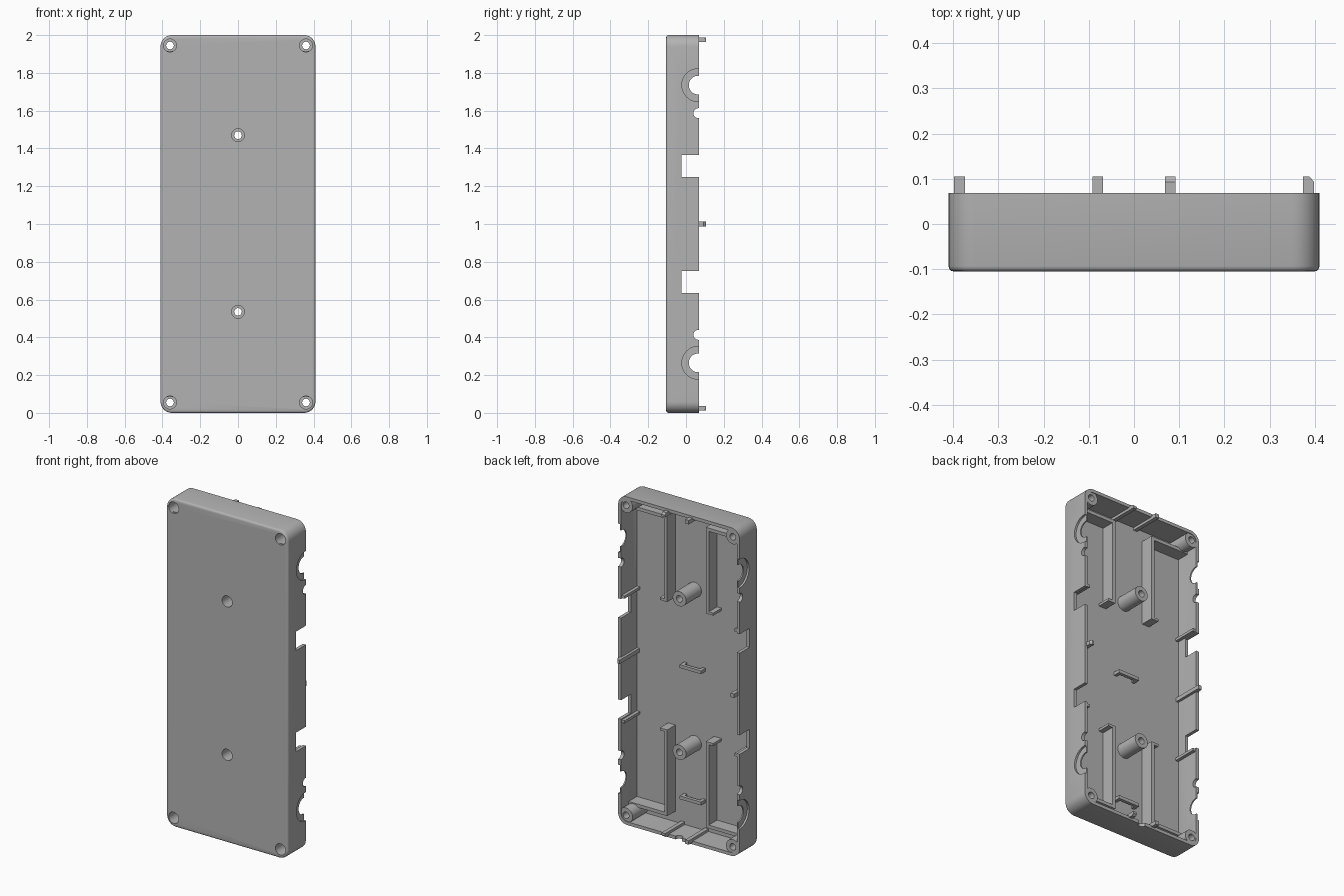
import bpy, bmesh, math
from mathutils import Vector

if "Cube" in bpy.data.objects:
    bpy.data.objects.remove(bpy.data.objects["Cube"], do_unlink=True)

grey = bpy.data.materials.new("plain grey")
grey.use_nodes = True
grey.diffuse_color = (0.45, 0.45, 0.45, 1)
grey.node_tree.nodes["Principled BSDF"].inputs["Base Color"].default_value = (0.45, 0.45, 0.45, 1)

# Main sizes
HALF_W, HEIGHT, WALL = 0.41, 2.0, 0.02
FRONT, RIM, TIP = -0.105, 0.068, 0.105
FLOOR = FRONT + WALL
SUNK = FLOOR - 0.01          # inner parts are rooted slightly inside the floor
MID = HEIGHT / 2

PLACE = {"x": lambda a, b, t: (t, a, b),
         "y": lambda a, b, t: (a, t, b),
         "z": lambda a, b, t: (a, b, t)}


def extrude(name, profile, axis, t0, t1, bevel=0):
    """Extrude a closed 2D profile along an axis, optionally rounding the first end."""
    bm = bmesh.new()
    ends = [[bm.verts.new(PLACE[axis](a, b, t)) for a, b in profile] for t in (t0, t1)]
    cap = bm.faces.new(ends[0])
    bm.faces.new(ends[1][::-1])
    n = len(profile)
    for i in range(n):
        j = (i + 1) % n
        bm.faces.new((ends[0][i], ends[1][i], ends[1][j], ends[0][j]))
    bmesh.ops.recalc_face_normals(bm, faces=bm.faces)
    if bevel:
        bmesh.ops.bevel(bm, geom=list(cap.edges), offset=bevel, segments=3,
                        profile=0.5, affect="EDGES")
    mesh = bpy.data.meshes.new(name)
    bm.to_mesh(mesh)
    bm.free()
    mesh.materials.append(grey)
    obj = bpy.data.objects.new(name, mesh)
    bpy.context.collection.objects.link(obj)
    return obj


def rect(a0, a1, b0, b1):
    return [(a0, b0), (a1, b0), (a1, b1), (a0, b1)]


def box(name, x0, x1, y0, y1, z0, z1):
    return extrude(name, rect(x0, x1, z0, z1), "y", y0, y1)


def circle(a, b, r, n=40):
    return [(a + r * math.cos(2 * math.pi * i / n), b + r * math.sin(2 * math.pi * i / n))
            for i in range(n)]


def rounded(hw, z0, z1, r, n=8):
    pts = []
    corners = [(hw - r, z1 - r), (r - hw, z1 - r), (r - hw, z0 + r), (hw - r, z0 + r)]
    for k, (cx, cz) in enumerate(corners):
        for i in range(n + 1):
            a = math.pi / 2 * (k + i / n)
            pts.append((cx + r * math.cos(a), cz + r * math.sin(a)))
    return pts


def cut(obj, cutters):
    """Subtract the cutters from the object, then remove them."""
    for c in cutters:
        c.hide_render = True
        mod = obj.modifiers.new("cut", "BOOLEAN")
        mod.operation, mod.solver, mod.object = "DIFFERENCE", "EXACT", c
    bpy.context.view_layer.update()
    graph = bpy.context.evaluated_depsgraph_get()
    mesh = bpy.data.meshes.new_from_object(obj.evaluated_get(graph))
    obj.modifiers.clear()
    obj.data = mesh
    for c in cutters:
        bpy.data.objects.remove(c, do_unlink=True)


def screw_cutters(x, z):
    return [extrude("screw_hole", circle(x, z, 0.02), "y", FRONT - 0.1, TIP + 0.1),
            extrude("screw_recess", circle(x, z, 0.034), "y", FRONT - 0.1, -0.01)]


parts = []
screws = [("corner_boss", x, MID + s * 0.945) for x in (-0.36, 0.36) for s in (-1, 1)]
screws += [("centre_boss", 0, 0.535), ("centre_boss", 0, 1.47)]

# Case shell with rounded corners and a softened front edge
shell = extrude("case_shell", rounded(HALF_W, 0, HEIGHT, 0.06), "y", FRONT, RIM, bevel=0.012)
cutters = [extrude("cavity", rounded(HALF_W - WALL, WALL, HEIGHT - WALL, 0.04), "y", FLOOR, RIM + 0.1)]
for s in (-1, 1):
    # Cable openings through both side walls
    cutters.append(extrude("large_port", circle(RIM - 0.003, MID + s * 0.735, 0.05), "x", -1, 1))
    cutters.append(extrude("small_port", circle(RIM - 0.003, MID + s * 0.587, 0.026), "x", -1, 1))
    mid_slot = MID + s * 0.308
    cutters.append(box("slot", -1, 1, -0.025, 1, mid_slot - 0.058, mid_slot + 0.058))
    # Shallow plug recesses outside the large ports
    for side in (-1, 1):
        cutters.append(extrude("plug_recess", circle(RIM - 0.003, MID + s * 0.735, 0.087), "x",
                               side * (HALF_W - 0.012), side * 0.6))
cutters.append(extrude("bottom_notch", circle(0, RIM, 0.022), "z", -0.1, 0.05))
for _, x, z in screws:
    cutters += screw_cutters(x, z)
cut(shell, cutters)
parts.append(shell)

# Hollow screw bosses
for name, x, z in screws:
    boss = extrude(name, circle(x, z, 0.045), "y", SUNK, RIM - 0.004)
    cut(boss, screw_cutters(x, z))
    parts.append(boss)

# Alignment ribs that stand above the rim, some with a chamfered tip
plain = [(0.012, SUNK), (0.036, SUNK), (0.036, TIP), (0.012, TIP)]
chamfered = plain[:3] + [(0.022, TIP), (0.012, TIP - 0.012)]
for s in (-1, 1):
    tip = chamfered if s > 0 else plain
    side = [(s * (HALF_W - d), y) for d, y in tip]
    parts.append(extrude("side_rib", side, "z", MID - 0.012, MID + 0.012))
    for x in (-0.08, 0.08):
        end = [(y, MID + s * (MID - d)) for d, y in (chamfered if x > 0 else plain)]
        end = [(a, b) for a, b in end]
        parts.append(extrude("end_rib", end, "x", x - 0.012, x + 0.012))

# Mirrored inner walls: long rail, cross wall, foot, and slot rib
for s in (-1, 1):
    for side in (-1, 1):
        def mirrored(name, x0, x1, y1, z0, z1):
            xs = sorted((side * x0, side * x1))
            zs = sorted((MID + s * z0, MID + s * z1))
            parts.append(box(name, *xs, SUNK, y1, *zs))
        mirrored("rail", 0.13, 0.15, -0.005, 0.39, 0.915)
        mirrored("cross_wall", 0.14, HALF_W - 0.01, -0.005, 0.895, 0.915)
        mirrored("rail_foot", 0.14, 0.18, -0.005, 0.39, 0.405)
        mirrored("slot_rib", HALF_W - 0.04, HALF_W - 0.01, RIM - 0.005, 0.372, 0.388)

# Cable loops standing on the floor
top, bar = -0.042, 0.02
arch = [(-0.072, SUNK), (-0.072, top), (0.072, top), (0.072, SUNK),
        (0.072 - bar, SUNK), (0.072 - bar, top - bar), (bar - 0.072, top - bar), (bar - 0.072, SUNK)]
for z in (0.2, 1.0):
    parts.append(extrude("cable_loop", arch, "z", z - 0.01, z + 0.01))

# Smooth the curved surfaces and keep the edges sharp
bpy.ops.object.select_all(action="DESELECT")
for obj in parts:
    obj.select_set(True)
bpy.context.view_layer.objects.active = shell
bpy.ops.object.shade_smooth_by_angle(angle=math.radians(35))
